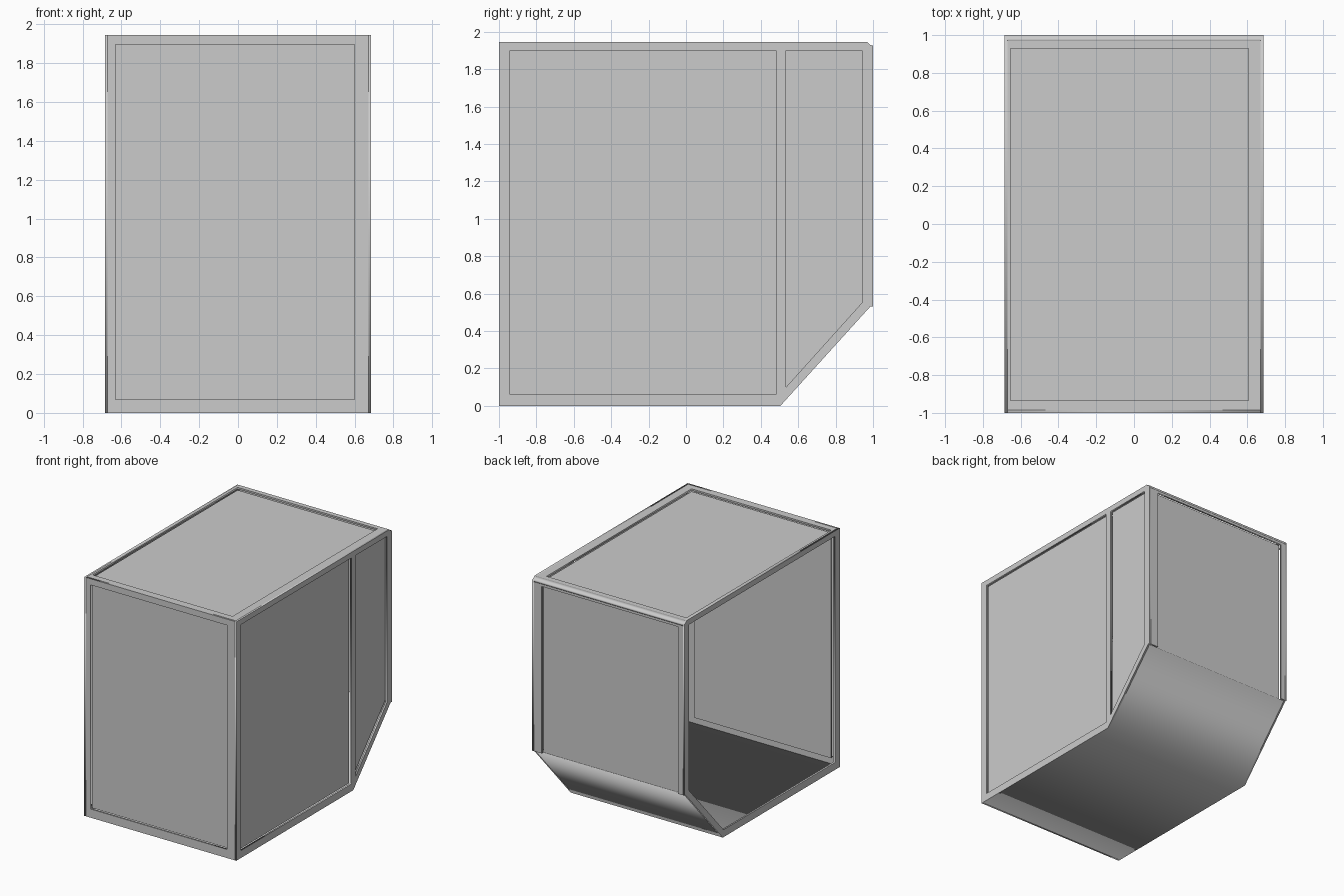
import bpy
from mathutils import Matrix

if "Cube" in bpy.data.objects:
    bpy.data.objects.remove(bpy.data.objects["Cube"])

W, H, T = 0.685, 1.945, 0.014      # half width, height, sheet thickness
IN = W - T                         # inner half width between the side frames
GAP, PT = 0.022, 0.012             # panel set-back and panel thickness

# (u, v, outward normal) axes of each working plane
SIDE = ((0, 1, 0), (0, 0, 1), (1, 0, 0))
FACE = ((1, 0, 0), (0, 0, 1), (0, -1, 0))
FLAT = ((1, 0, 0), (0, 1, 0), (0, 0, 1))


def rect(u0, u1, v0, v1):
    return [(u0, v0), (u1, v0), (u1, v1), (u0, v1)]


def sheet(name, loops, plane, lo, hi):
    """Filled outline (later loops are holes) between two offsets along the plane normal."""
    cu = bpy.data.curves.new(name, 'CURVE')
    cu.dimensions = '2D'
    cu.fill_mode = 'BOTH'
    cu.extrude = (hi - lo) / 2
    for pts in loops:
        sp = cu.splines.new('POLY')
        sp.points.add(len(pts) - 1)
        for p, (u, v) in zip(sp.points, pts):
            p.co = (u, v, 0, 1)
        sp.use_cyclic_u = True
    ob = bpy.data.objects.new(name, cu)
    bpy.context.collection.objects.link(ob)
    bpy.ops.object.select_all(action='DESELECT')
    ob.select_set(True)
    bpy.context.view_layer.objects.active = ob
    bpy.ops.object.convert(target='MESH')
    ob = bpy.context.object
    ob.name = name
    m = Matrix(plane).transposed().to_4x4()
    ob.data.transform(m @ Matrix.Translation((0, 0, (lo + hi) / 2)))
    if m.determinant() < 0:
        ob.data.flip_normals()
    return ob


# Side outline with the cut-off lower rear corner and chamfered top rear edge
outline = [(-1, 0), (0.505, 0), (0.985, 0.53), (1, 0.53), (1, 1.925),
           (0.985, 1.93), (0.97, H), (-1, H)]
big_window = rect(-0.94, 0.48, 0.06, 1.90)
rear_window = [(0.535, 0.10), (0.94, 0.55), (0.94, 1.90), (0.535, 1.90)]
door_opening = [(-0.94, 0.06), (0.495, 0.06), (0.94, 0.55), (0.94, 1.90), (-0.94, 1.90)]

# Right side: frame and two panels set behind it
sheet("right_frame", [outline, big_window, rear_window], SIDE, IN, W)
for name, win in (("right_main_panel", big_window), ("right_rear_panel", rear_window)):
    sheet(name, [win], SIDE, W - GAP - PT, W - GAP)

# Left side: open frame
sheet("left_open_frame", [outline, door_opening], SIDE, -W, -IN)

# Front frame and panel
front_win = rect(-0.63, 0.60, 0.07, 1.895)
sheet("front_frame", [rect(-IN, IN, 0, H), front_win], FACE, 1 - T, 1)
sheet("front_panel", [front_win], FACE, 1 - GAP - PT, 1 - GAP)

# Roof frame and panel
roof_win = rect(-0.655, 0.605, -0.935, 0.93)
sheet("roof_frame", [rect(-IN, IN, -1 + T, 0.97), roof_win], FLAT, H - T, H)
sheet("roof_panel", [roof_win], FLAT, H - GAP - PT, H - GAP)

# Back frame (open at its lower edge) and panel
sheet("back_frame", [[(-IN, 0.53), (-0.63, 0.53), (-0.63, 1.89), (0.60, 1.89),
                      (0.60, 0.53), (IN, 0.53), (IN, 1.91), (-IN, 1.91)]],
      FACE, -1, -1 + T)
sheet("back_panel", [rect(-0.63, 0.60, 0.53, 1.89)], FACE, -1 + GAP, -1 + GAP + PT)

# Chamfered top rear edge rail
sheet("rear_edge_rail", [[(0.97, H), (0.985, 1.93), (1, 1.925), (1, 1.91),
                          (0.986, 1.91), (0.97, 1.931)]], SIDE, -IN, IN)

# Floor and sloped lower rear wall, folded from one sheet
sheet("floor_and_slope", [[(-1 + T, 0), (0.505, 0), (0.985, 0.53), (0.965, 0.53),
                           (0.499, T), (-1 + T, T)]], SIDE, -IN, IN)
